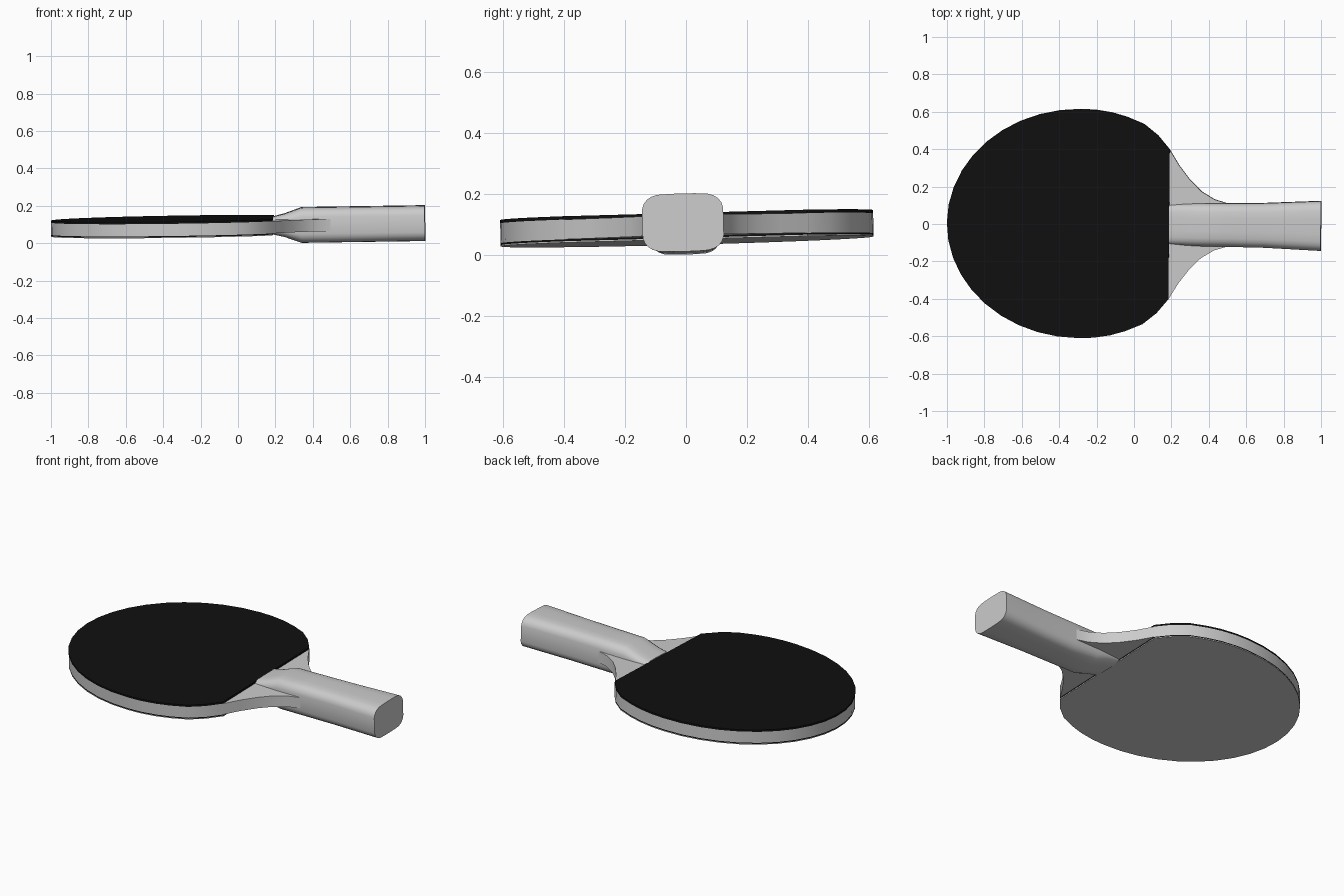
import bpy, bmesh, math
from mathutils import Matrix

if "Cube" in bpy.data.objects:
    bpy.data.objects.remove(bpy.data.objects["Cube"])

# Resting pose: the bat lies slightly tilted on its handle
POSE = (Matrix.Translation((0, 0, 0.093)) @ Matrix.Rotation(-0.01, 4, 'Z')
        @ Matrix.Rotation(-0.015, 4, 'Y') @ Matrix.Rotation(0.027, 4, 'X'))

black = bpy.data.materials.new("black_rubber")
black.diffuse_color = (0.005, 0.005, 0.005, 1)
black.use_nodes = True
black.node_tree.nodes["Principled BSDF"].inputs["Base Color"].default_value = black.diffuse_color


def loft(name, rings, mat=None, angle=30):
    """Skin a list of equal-length point rings and cap both ends."""
    bm = bmesh.new()
    loops = [[bm.verts.new(p) for p in ring] for ring in rings]
    for a, b in zip(loops, loops[1:]):
        for i in range(len(a)):
            j = (i + 1) % len(a)
            bm.faces.new((a[i], a[j], b[j], b[i]))
    bm.faces.new(loops[0][::-1])
    bm.faces.new(loops[-1])
    bmesh.ops.recalc_face_normals(bm, faces=bm.faces)
    mesh = bpy.data.meshes.new(name)
    bm.to_mesh(mesh)
    bm.free()
    ob = bpy.data.objects.new(name, mesh)
    bpy.context.collection.objects.link(ob)
    ob.matrix_world = POSE
    if mat:
        mesh.materials.append(mat)
    bpy.ops.object.select_all(action='DESELECT')
    ob.select_set(True)
    bpy.context.view_layer.objects.active = ob
    bpy.ops.object.shade_smooth_by_angle(angle=math.radians(angle))
    return ob


def slab(name, half, z0, z1, mat=None):
    """Plate from a half outline mirrored across the long axis."""
    outline = half + [(x, -y) for x, y in reversed(half) if y > 1e-6]
    return loft(name, [[(x, y, z) for x, y in outline] for z in (z0, z1)], mat)


# Blade outline: elliptical head, shoulder, then concave neck
head = [(-0.29 - 0.71 * math.cos(t), 0.612 * math.sin(t))
        for t in (i * math.pi / 20 for i in range(11))]
head += [(-0.21, 0.609), (-0.12, 0.595), (-0.04, 0.572), (0.05, 0.535),
         (0.125, 0.475), (0.188, 0.40)]
neck = [(0.24, 0.315), (0.30, 0.237), (0.36, 0.178), (0.43, 0.136),
        (0.50, 0.115), (0.56, 0.105)]

# Wooden blade and rubber sheets
slab("blade", head + neck, -0.0325, 0.0325)
slab("top_rubber", head, 0.0325, 0.0435, black)
slab("bottom_sponge", head, -0.0385, -0.0325, black)
slab("bottom_rubber", head, -0.0430, -0.0385)

# Handle: rounded section, tapered up from the blade and flared to the butt
quarter = [(1, 0), (1, 0.48), (0.96, 0.66), (0.88, 0.81), (0.77, 0.91),
           (0.62, 0.975), (0.3, 1)]
upper = quarter + [(-y, z) for y, z in reversed(quarter)]
section = upper + [(y, -z) for y, z in reversed(upper) if z > 0]
stations = [(0.188, 0.107, 0.048), (0.25, 0.109, 0.063), (0.34, 0.114, 0.095),
            (0.50, 0.116, 0.095), (0.70, 0.119, 0.095), (0.85, 0.126, 0.095),
            (1.0, 0.133, 0.095)]
loft("handle", [[(x, y * w, z * h) for y, z in section]
                for x, w, h in stations])
